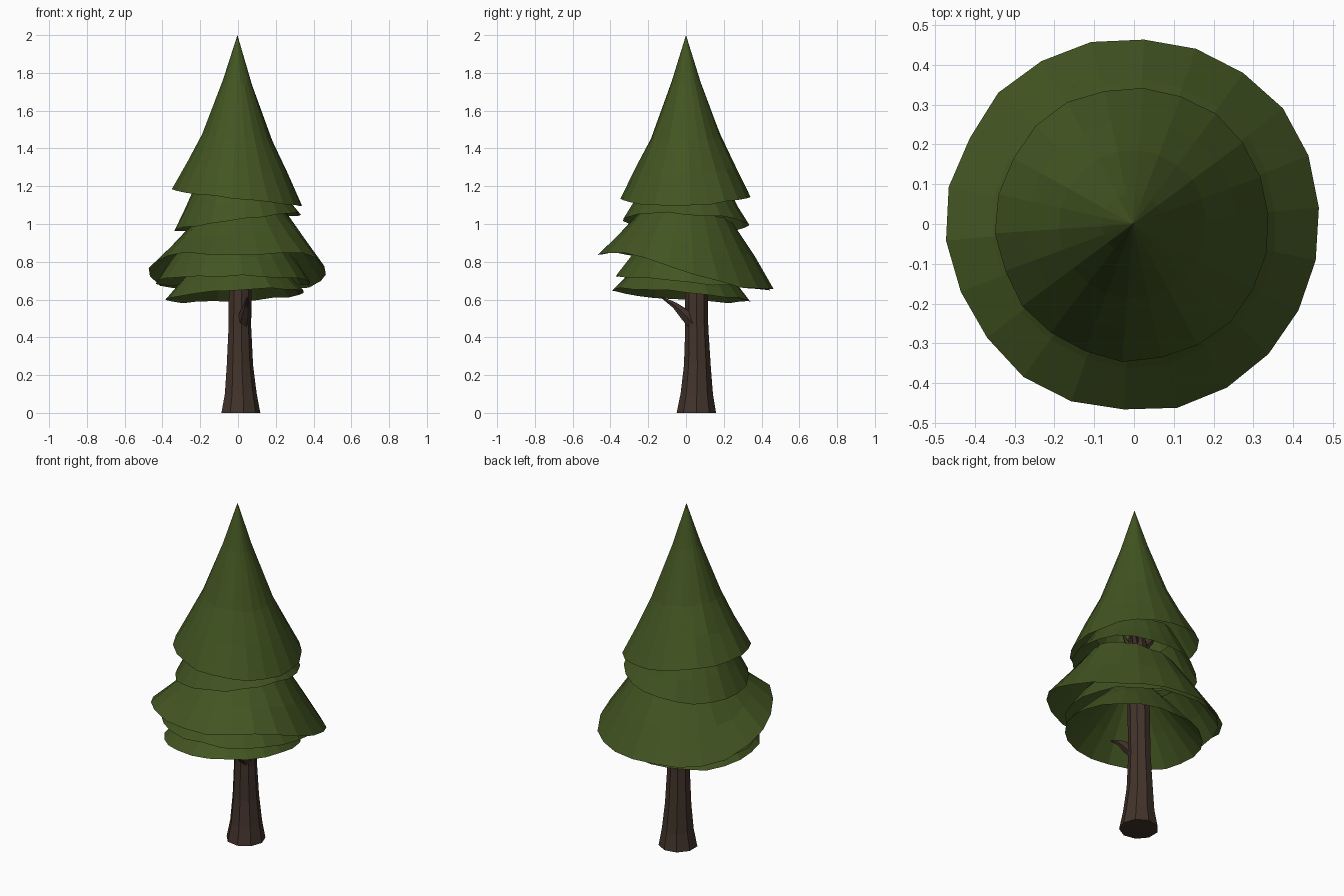
import bpy, bmesh, math, random
from mathutils import Vector

random.seed(4)
if "Cube" in bpy.data.objects:
    bpy.data.objects.remove(bpy.data.objects["Cube"], do_unlink=True)


def make_material(name, color):
    mat = bpy.data.materials.new(name)
    mat.use_nodes = True
    mat.diffuse_color = (*color, 1)
    mat.node_tree.nodes["Principled BSDF"].inputs["Base Color"].default_value = (*color, 1)
    return mat


needle_green = make_material("needle green", (0.055, 0.091, 0.0155))
bark_brown = make_material("bark brown", (0.054, 0.033, 0.024))


def finish(name, bm, mat):
    mesh = bpy.data.meshes.new(name)
    bm.normal_update()
    bm.to_mesh(mesh)
    bm.free()
    mesh.materials.append(mat)
    obj = bpy.data.objects.new(name, mesh)
    bpy.context.collection.objects.link(obj)
    return obj


def bridge(bm, rings):
    """Join neighbouring vertex rings with faces, closing to a point if a ring has one vertex."""
    for low, high in zip(rings, rings[1:]):
        n = len(low)
        for i in range(n):
            j = (i + 1) % n
            if len(high) == 1:
                bm.faces.new((low[i], low[j], high[0]))
            else:
                bm.faces.new((low[i], low[j], high[j], high[i]))


def skirt(name, profile, tilt, center, top_tilt=(0, 0), wave=0, sides=22, ragged=0.007):
    """Open foliage shell from the rim up; tilt and wave blend from rim to top edge."""
    bm = bmesh.new()
    rings = []
    turn = random.uniform(0, math.tau / sides)
    for k, (radius, z) in enumerate(profile):
        t = k / (len(profile) - 1)
        if radius == 0:
            rings.append([bm.verts.new((center[0], center[1], z))])
            continue
        slope_x, slope_y = (low * (1 - t) + high * t for low, high in zip(tilt, top_tilt))
        ring = []
        for i in range(sides):
            a = turn + math.tau * i / sides
            c, s = math.cos(a), math.sin(a)
            r = radius * (1 + random.uniform(-0.012, 0.012))
            dz = slope_x * c + slope_y * s + wave * (1 - t) * math.sin(3 * a)
            ring.append(bm.verts.new((center[0] + r * c, center[1] + r * s,
                                      z + dz + random.uniform(-ragged, ragged))))
        rings.append(ring)
    bridge(bm, rings)
    return finish(name, bm, needle_green)


def limb(name, path, sides):
    """Tapered tube through (x, y, z, radius) points, square to the path."""
    bm = bmesh.new()
    pts = [Vector(p[:3]) for p in path]
    rings = []
    for k, (p, spec) in enumerate(zip(pts, path)):
        d = pts[min(k + 1, len(pts) - 1)] - pts[max(k - 1, 0)]
        q = Vector((0, 0, 1)).rotation_difference(d)
        if p.z == 0:
            q.identity()
        rings.append([bm.verts.new(p + q @ Vector((spec[3] * math.cos(math.tau * i / sides),
                                                   spec[3] * math.sin(math.tau * i / sides), 0)))
                      for i in range(sides)])
    bridge(bm, rings)
    bm.faces.new(rings[0][::-1])
    bm.faces.new(rings[-1])
    return finish(name, bm, bark_brown)


# Foliage tiers, top to bottom
skirt("top_foliage", [(0.345, 1.14), (0.265, 1.3), (0.187, 1.46), (0.077, 1.75), (0, 2)],
      (-0.04, 0.01), (-0.003, 0))
skirt("upper_foliage", [(0.335, 1.01), (0.28, 1.1), (0.21, 1.22)],
      (0.045, -0.015), (-0.005, 0))
skirt("middle_foliage", [(0.47, 0.75), (0.36, 0.885), (0.245, 1.03)],
      (0, -0.11), (0, 0), top_tilt=(0.04, -0.03), wave=-0.02)
skirt("lower_foliage", [(0.41, 0.69), (0.33, 0.81), (0.21, 0.95)],
      (0, -0.035), (-0.025, 0.035))
skirt("bottom_foliage", [(0.37, 0.62), (0.24, 0.76), (0.075, 0.93)],
      (0.02, -0.03), (-0.018, -0.025))

# Trunk with flared foot
limb("trunk", [(0.012, 0.055, 0, 0.106), (0.012, 0.057, 0.1, 0.087), (0.008, 0.06, 0.25, 0.072),
               (0.008, 0.057, 0.45, 0.062), (0.01, 0.052, 0.8, 0.061), (0, 0.03, 1.15, 0.05),
               (0, 0.01, 1.5, 0.02)], 9)

# Bare branch at the front and stubs hidden under the foliage
limb("front_branch", [(0.025, 0.04, 0.47, 0.036), (0.037, -0.005, 0.52, 0.033),
                      (0.045, -0.06, 0.57, 0.018), (0.05, -0.13, 0.612, 0.004)], 6)
for i in range(3):
    a = math.tau * i / 3 + 0.6
    c, s = math.cos(a), math.sin(a)
    limb("stub_branch_%d" % (i + 1),
         [(0, 0.03, 1.1, 0.025), (0.07 * c, 0.03 + 0.07 * s, 1.18, 0.017),
          (0.11 * c, 0.03 + 0.11 * s, 1.26, 0.005)], 5)
